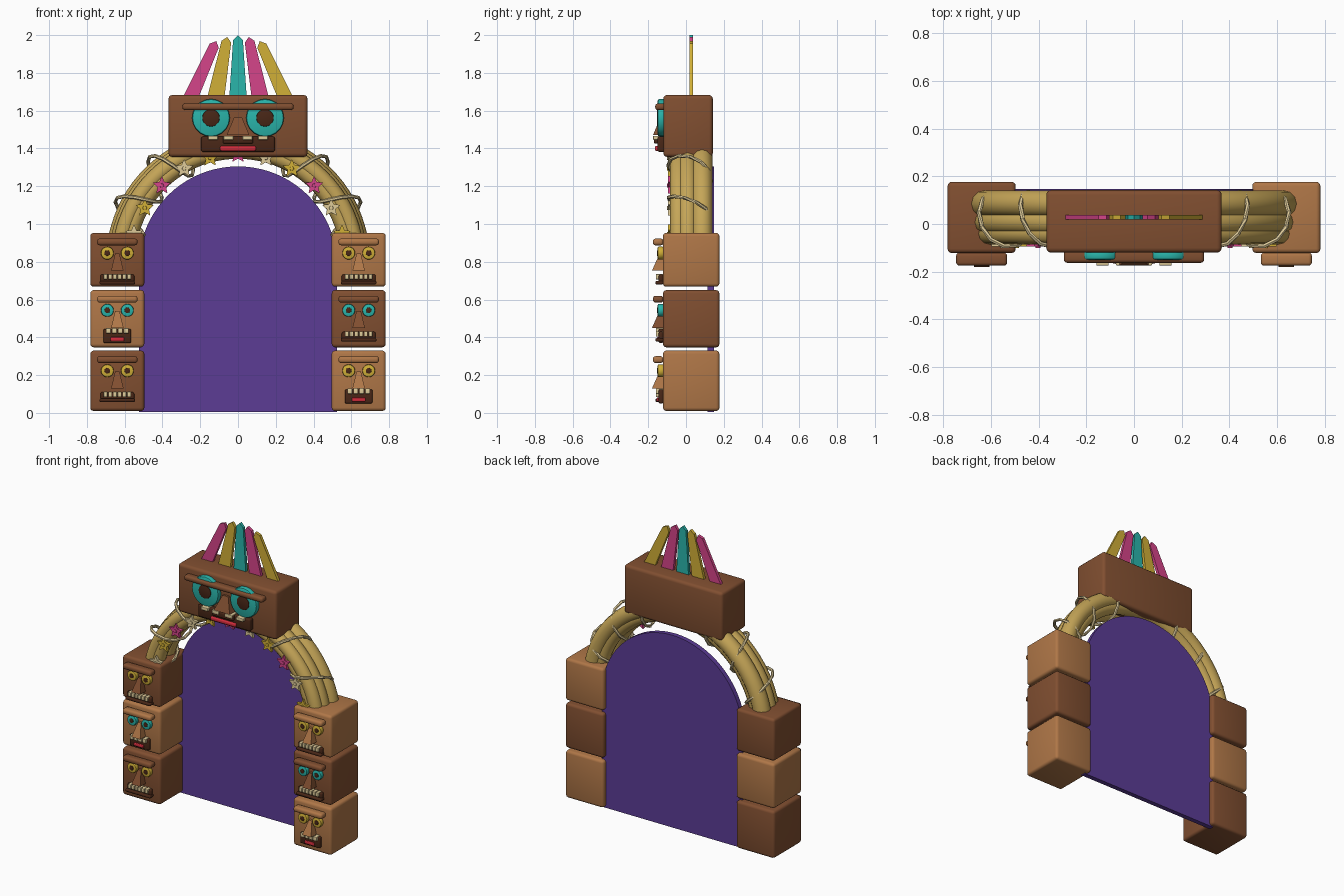
import bpy, bmesh, math
from mathutils import Vector, Matrix

if "Cube" in bpy.data.objects:
    bpy.data.objects.remove(bpy.data.objects["Cube"])


def colour(name, r, g, b):
    m = bpy.data.materials.new(name)
    m.diffuse_color = [(c / 255) ** 2.2 for c in (r, g, b)] + [1]
    m.use_nodes = True
    m.node_tree.nodes["Principled BSDF"].inputs["Base Color"].default_value = m.diffuse_color
    return m


DARK = colour("dark wood", 128, 80, 52)
LIGHT = colour("light wood", 174, 118, 73)
HOLLOW = colour("hollow brown", 74, 43, 29)
PURPLE = colour("portal purple", 92, 62, 148)
GOLD = colour("gold", 208, 174, 58)
PINK = colour("pink", 212, 70, 136)
TEAL = colour("teal", 46, 180, 170)
ROPE = colour("straw", 196, 164, 88)
CREAM = colour("cream", 222, 202, 152)
RED = colour("tongue red", 208, 48, 62)


def finish(bm, name, mat, smooth=True):
    bmesh.ops.recalc_face_normals(bm, faces=bm.faces)
    me = bpy.data.meshes.new(name)
    bm.to_mesh(me)
    bm.free()
    me.materials.append(mat)
    ob = bpy.data.objects.new(name, me)
    bpy.context.collection.objects.link(ob)
    if smooth:
        bpy.ops.object.select_all(action='DESELECT')
        ob.select_set(True)
        bpy.context.view_layer.objects.active = ob
        bpy.ops.object.shade_smooth_by_angle(angle=math.radians(35))
    return ob


def box(name, mat, x, y, z, bevel=0.0):
    """Box from (low, high) ranges, with optional rounded edges."""
    bm = bmesh.new()
    size = [r[1] - r[0] for r in (x, y, z)]
    mid = [(r[0] + r[1]) / 2 for r in (x, y, z)]
    bmesh.ops.create_cube(bm, size=1, matrix=Matrix.Translation(mid) @ Matrix.Diagonal(size + [1]))
    if bevel:
        bmesh.ops.bevel(bm, geom=bm.edges[:], offset=bevel, segments=3, profile=0.5, affect='EDGES')
    return finish(bm, name, mat)


def plate(name, mat, pts, y0, y1):
    """Outline in x, z extruded along y."""
    bm = bmesh.new()
    f = bm.faces.new([bm.verts.new((x, y0, z)) for x, z in pts])
    new = bmesh.ops.extrude_face_region(bm, geom=[f])["geom"]
    for v in new:
        if isinstance(v, bmesh.types.BMVert):
            v.co.y = y1
    return finish(bm, name, mat, False)


def disc(name, mat, x, z, r, y0, y1, bevel=0.006):
    bm = bmesh.new()
    m = Matrix.Translation((x, (y0 + y1) / 2, z)) @ Matrix.Rotation(math.pi / 2, 4, 'X')
    bmesh.ops.create_cone(bm, cap_ends=True, segments=20, radius1=r, radius2=r,
                          depth=abs(y1 - y0), matrix=m)
    rim = [e for e in bm.edges if abs(e.verts[0].co.y - e.verts[1].co.y) < 1e-5]
    bmesh.ops.bevel(bm, geom=rim, offset=bevel, segments=2, profile=0.5, affect='EDGES')
    return finish(bm, name, mat)


def tube(name, mat, pts, r, sides=12):
    bm = bmesh.new()
    rings = []
    for i, p in enumerate(pts):
        d = (pts[min(i + 1, len(pts) - 1)] - pts[max(i - 1, 0)]).normalized()
        a = d.cross(Vector((0, 1, 0.03))).normalized()
        b = d.cross(a)
        rings.append([bm.verts.new(p + r * (a * math.cos(t) + b * math.sin(t)))
                      for t in (k * 2 * math.pi / sides for k in range(sides))])
    for lo, hi in zip(rings, rings[1:]):
        for k in range(sides):
            bm.faces.new((lo[k], lo[(k + 1) % sides], hi[(k + 1) % sides], hi[k]))
    bm.faces.new(rings[0])
    bm.faces.new(rings[-1])
    return finish(bm, name, mat)


def nose(name, mat, x, top, bottom, half, y0, y1):
    """Wedge, narrow and shallow at the top, wide and proud at the bottom."""
    bm = bmesh.new()
    co = [(x + s * w, y, z) for w, y, z in ((half * .35, y0, top), (half, y0, bottom),
          (half * .35, y0 - .02, top), (half, y1, bottom)) for s in (-1, 1)]
    v = [bm.verts.new(c) for c in co]
    for f in ((0, 1, 3, 2), (4, 5, 7, 6), (0, 1, 5, 4), (2, 3, 7, 6), (0, 2, 6, 4), (1, 3, 7, 5)):
        bm.faces.new([v[i] for i in f])
    finish(bm, name, mat, False)


def carved_face(x, top, wood, eye, open_mouth):
    F = -0.12
    box("brow", wood, (x - .107, x + .107), (-.175, F), (top - .066, top - .03), .014)
    for s in (-1, 1):
        disc("eye_ring", eye, x + s * .053, top - .107, .034, -.15, F)
        disc("pupil", HOLLOW, x + s * .053, top - .107, .015, -.153, F, .002)
    nose("nose", wood, x, top - .11, top - .2, .033, F, -.18)
    if open_mouth:
        box("mouth", HOLLOW, (x - .073, x + .073), (-.145, F), (top - .28, top - .205), .008)
        box("tongue", RED, (x - .036, x + .036), (-.155, F), (top - .27, top - .249), .005)
        teeth, w, z = 4, .125, top - .215
    else:
        box("mouth", HOLLOW, (x - .09, x + .09), (-.145, F), (top - .27, top - .22), .01)
        box("lower_lip", HOLLOW, (x - .094, x + .094), (-.162, F), (top - .273, top - .254), .008)
        teeth, w, z = 6, .15, top - .232
    for i in range(teeth):
        c = x + w * ((i + .5) / teeth - .5)
        t = .41 * w / teeth
        box("tooth", CREAM, (c - t, c + t), (-.16, F), (z - .014, z + .014), .003)


# Side towers of carved blocks
LEVELS = [(.01, .33, GOLD), (.347, .65, TEAL), (.668, .953, GOLD)]
for side in (-1, 1):
    for i, (lo, hi, eye) in enumerate(LEVELS):
        wood = LIGHT if (i % 2 == 0) == (side > 0) else DARK
        cx = side * .639
        box("tower_block", wood, (cx - .143, cx + .143), (-.122, .177), (lo, hi), .018)
        carved_face(cx, hi, wood, eye, (side, i) in ((-1, 1), (1, 0)))

# Portal sheet with a round top
arc = [(.525 * math.cos(math.pi * k / 40), .78 + .525 * math.sin(math.pi * k / 40)) for k in range(41)]
plate("portal", PURPLE, [(-.525, .005), (.525, .005)] + arc, .115, .147)

# Arch made from a bundle of thick stalks
CZ = .8


def arch_point(deg, radius, y):
    a = math.radians(deg)
    return Vector((radius * math.cos(a), y, CZ + radius * math.sin(a)))


for R, y, r in ((.643, .085, .056), (.635, .008, .05), (.625, -.04, .045),
                (.6, .07, .05), (.592, -.035, .047)):
    tube("arch_stalk", ROPE, [arch_point(8 + 164 * k / 40, R, y) for k in range(41)], r)

# Thin vines winding around each half of the arch
for side in (-1, 1):
    pts = []
    for k in range(33):
        deg = 8 + k * 2
        t = math.radians((deg - 27) / 23 * 360)
        p = arch_point(deg, .622 + .105 * math.cos(t), .02 - .115 * math.sin(t))
        p.x *= side
        pts.append(p)
    tube("vine", CREAM, pts, .01, 6)

# Star flowers along the front of the arch
for k in range(11):
    c = arch_point(15 + 15 * k, .57, 0)
    mat = (GOLD, CREAM, PINK)[k % 3]
    star = []
    for j in range(10):
        a, r = math.pi / 2 + j * math.pi / 5, (.05 if j % 2 == 0 else .024)
        star.append((c.x + r * math.cos(a), c.z + r * math.sin(a)))
    plate("star", mat, star, -.094, -.074)
    disc("star_button", mat, c.x, c.z, .011, -.101, -.09, .003)

# Large head block and its face
box("head_block", DARK, (-.368, .368), (-.12, .142), (1.355, 1.683), .02)
box("head_brow", DARK, (-.294, .294), (-.163, -.11), (1.603, 1.638), .014)
for s in (-1, 1):
    disc("head_eye_ring", TEAL, s * .143, 1.562, .1, -.15, -.11, .01)
    disc("head_pupil", HOLLOW, s * .143, 1.562, .046, -.154, -.11, .004)
nose("head_nose", DARK, 0, 1.565, 1.47, .06, -.115, -.175)
box("head_mouth", HOLLOW, (-.195, .195), (-.152, -.11), (1.382, 1.463), .01)
box("head_upper_lip", HOLLOW, (-.08, .08), (-.17, -.11), (1.425, 1.465), .01)
box("head_tongue", RED, (-.095, .095), (-.165, -.11), (1.387, 1.413), .008)
for x in (-.132, -.05, .05, .132):
    box("head_tooth", CREAM, (x - .026, x + .026), (-.174, -.11), (1.445, 1.467), .004)

# Crown of feathers converging upwards
for bx, tx, top, mat in ((-.25, -.115, 1.968, PINK), (-.117, -.057, 1.99, GOLD), (0, 0, 2, TEAL),
                         (.117, .057, 1.99, PINK), (.25, .115, 1.968, GOLD)):
    base, tip = Vector((bx, 1.672)), Vector((tx, top))
    d = tip - base
    n = Vector((d.y, -d.x)).normalized()
    outline = [base - n * .046, base + n * .046, base + d * .92 + n * .026, tip,
               base + d * .92 - n * .026]
    for p in outline[:2]:
        p.y = 1.672
    plate("feather", mat, [tuple(p) for p in outline], .018, .038)
